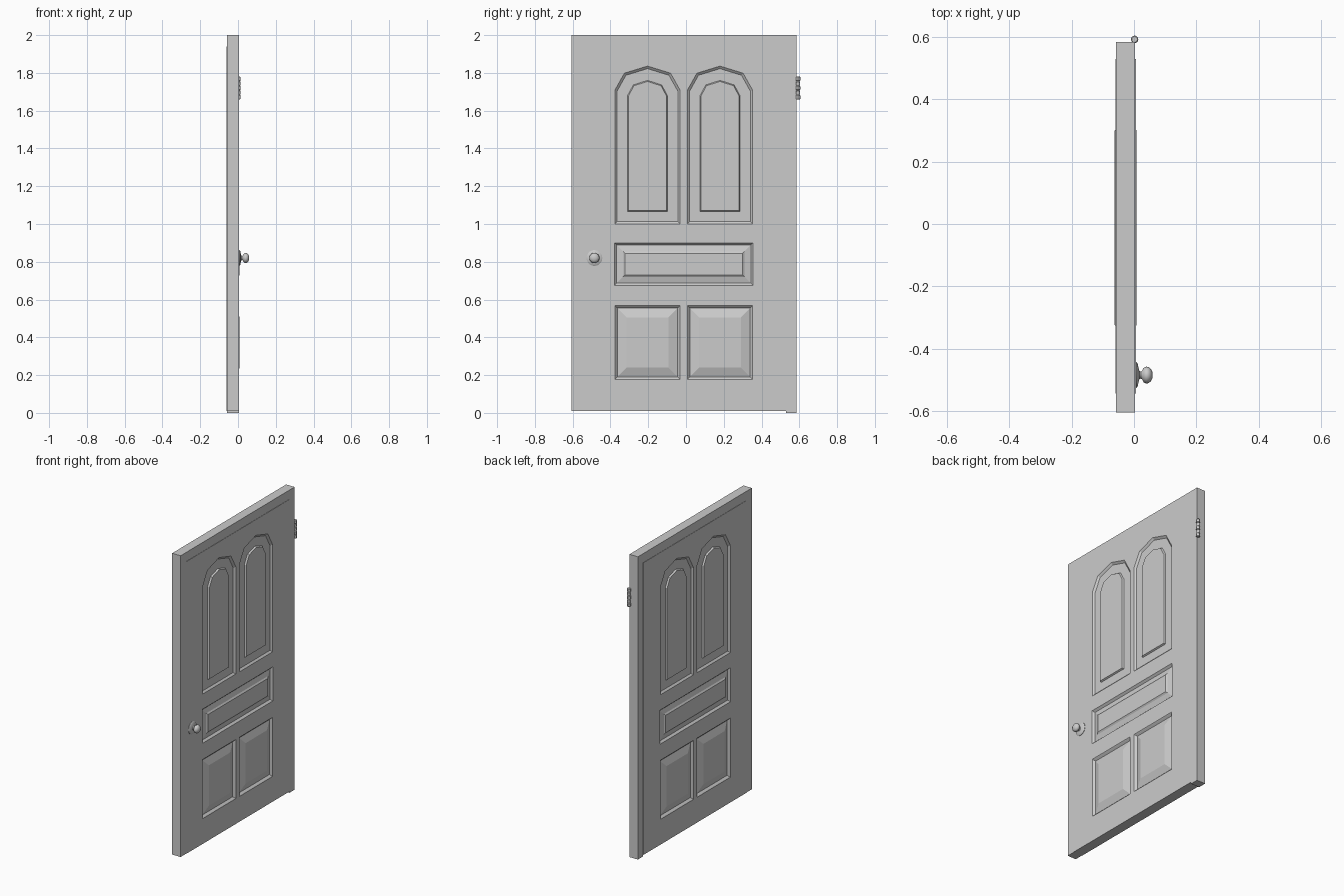
import bpy, bmesh, math
from mathutils import Vector

if "Cube" in bpy.data.objects:
    bpy.data.objects.remove(bpy.data.objects["Cube"])

FRONT, BACK = 0.006, -0.060          # slab faces
Y0, Y1, Z0, Z1 = -0.545, 0.53, 0.01, 1.94


def finish(bm, name, smooth=None):
    bmesh.ops.recalc_face_normals(bm, faces=bm.faces)
    me = bpy.data.meshes.new(name)
    bm.to_mesh(me)
    bm.free()
    ob = bpy.data.objects.new(name, me)
    bpy.context.collection.objects.link(ob)
    if smooth:
        bpy.ops.object.select_all(action='DESELECT')
        ob.select_set(True)
        bpy.context.view_layer.objects.active = ob
        bpy.ops.object.shade_smooth_by_angle(angle=math.radians(smooth))
    return ob


def box(name, x0, x1, y0, y1, z0, z1):
    bm = bmesh.new()
    bmesh.ops.create_cube(bm, size=1)
    for v in bm.verts:
        v.co = ((x0 + x1) / 2 + v.co.x * (x1 - x0),
                (y0 + y1) / 2 + v.co.y * (y1 - y0),
                (z0 + z1) / 2 + v.co.z * (z1 - z0))
    return finish(bm, name)


def outline(cy, hw, z0, z1, rise, t):
    """Panel outline inset by t; rise > 0 gives a faceted arch above z1."""
    w, lo = hw - t, z0 + t
    if not rise:
        return [(cy - w, lo), (cy + w, lo), (cy + w, z1 - t), (cy - w, z1 - t)]
    hi, r = z1 - 0.43 * t, rise - 0.7 * t
    arch = [(cy + w * math.cos(a * math.pi / 4), hi + r * math.sin(a * math.pi / 4))
            for a in range(5)]
    return [(cy - w, lo), (cy + w, lo)] + arch


# Moulding profiles: (inset, height relative to the slab face)
ARCHED = [(0, 0), (0.012, -0.011), (0.067, -0.011), (0.072, -0.001)]
MIDDLE = [(0, 0), (0.012, -0.013), (0.045, -0.005), (0.055, 0.002)]
RAISED = [(0, 0), (0.004, -0.003), (0.014, -0.014), (0.062, 0.002)]
PANELS = [((-0.012, 0.367, 0.675, 0.90, 0), MIDDLE)]
for cy in (-0.204, 0.18):
    PANELS.append(((cy, 0.173, 1.0, 1.708, 0.128), ARCHED))
    PANELS.append(((cy, 0.173, 0.177, 0.568, 0), RAISED))

# Panelled slab, moulded on both faces
bm = bmesh.new()


def loop(pts, x):
    return [bm.verts.new((x, y, z)) for y, z in pts]


def ring_edges(vs):
    return [bm.edges.new((vs[i - 1], vs[i])) for i in range(len(vs))]


def bridge(a, b):
    for i in range(len(a)):
        bm.faces.new((a[i - 1], a[i], b[i], b[i - 1]))


rims = []
for x, s in ((FRONT, 1), (BACK, -1)):
    rim = loop([(Y0, Z0), (Y1, Z0), (Y1, Z1), (Y0, Z1)], x)
    rims.append(rim)
    edges = ring_edges(rim)
    stacks = []
    for shape, profile in PANELS:
        loops = [loop(outline(*shape, t), x + s * h) for t, h in profile]
        edges += ring_edges(loops[0])
        stacks.append(loops)
    bmesh.ops.triangle_fill(bm, edges=edges, use_beauty=True, normal=Vector((s, 0, 0)))
    for loops in stacks:
        for a, b in zip(loops, loops[1:]):
            bridge(a, b)
        bm.faces.new(loops[-1])
bridge(*rims)
finish(bm, "door_slab")

# Surrounding edge strips, slightly thinner than the slab
box("latch_stile", -0.058, 0.004, -0.605, Y0, 0.01, 2.0)
box("hinge_stile", -0.058, 0.004, Y1, 0.585, 0.0, 2.0)
box("top_rail", -0.058, 0.004, Y0, Y1, Z1, 2.0)


def lathe(name, profile, place, sides, smooth):
    """Spin (radius, height) points; place maps (u, v, height) to a position."""
    bm = bmesh.new()
    rings = []
    for r, h in profile:
        rings.append([bm.verts.new(place(r * math.cos(2 * math.pi * i / sides),
                                         r * math.sin(2 * math.pi * i / sides), h))
                      for i in range(sides)])
    for a, b in zip(rings, rings[1:]):
        for i in range(sides):
            bm.faces.new((a[i - 1], a[i], b[i], b[i - 1]))
    bm.faces.new(rings[0])
    bm.faces.new(rings[-1])
    return finish(bm, name, smooth)


# Knob with rosette
KNOB = [(0.042, 0.004), (0.042, 0.008), (0.036, 0.012), (0.026, 0.014), (0.014, 0.017),
        (0.011, 0.022), (0.014, 0.026), (0.023, 0.031), (0.027, 0.039), (0.026, 0.047),
        (0.020, 0.054), (0.010, 0.059)]
lathe("door_knob", KNOB, lambda u, v, h: (h, -0.485 + u, 0.82 + v), 20, 40)

# Hinge barrel with alternating knuckles
barrel = []
for i in range(5):
    a = 1.66 + i * 0.024
    r = 0.012 if i % 2 == 0 else 0.0105
    barrel += [(r - 0.003, a), (r, a + 0.003), (r, a + 0.021), (r - 0.003, a + 0.024)]
barrel = [p for i, p in enumerate(barrel) if i == 0 or abs(p[1] - barrel[i - 1][1]) > 1e-6]
lathe("hinge_barrel", barrel, lambda u, v, h: (0.002 + u, 0.593 + v, h), 12, 30)
